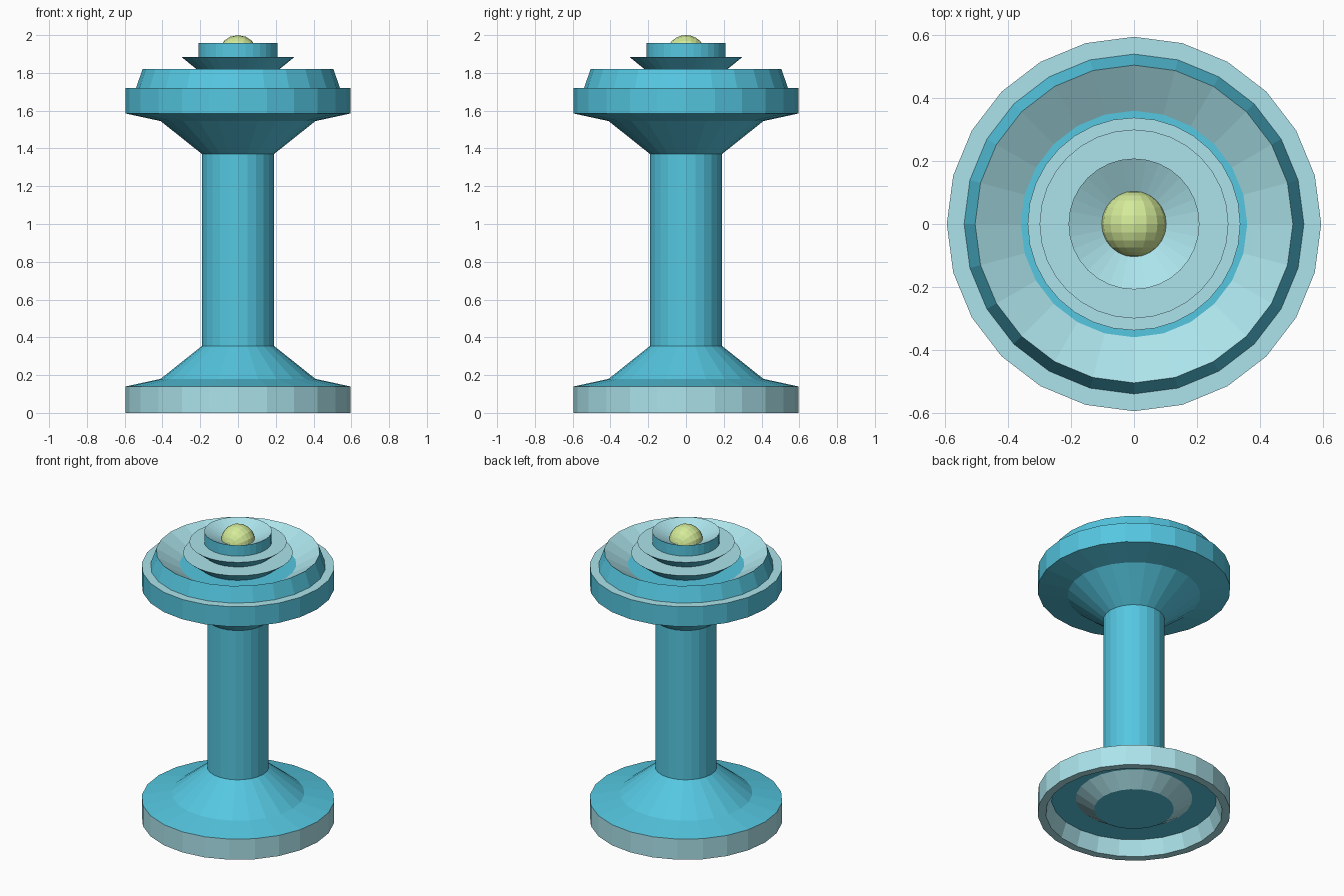
import bpy, bmesh, math

if "Cube" in bpy.data.objects:
    bpy.data.objects.remove(bpy.data.objects["Cube"])


def material(name, rgb):
    m = bpy.data.materials.new(name)
    m.diffuse_color = (*rgb, 1)
    m.use_nodes = True
    m.node_tree.nodes["Principled BSDF"].inputs["Base Color"].default_value = m.diffuse_color
    return m


BLUE = material("blue", (0.09, 0.57, 0.75))
PALE = material("pale", (0.41, 0.77, 0.83))
LIME = material("lime", (0.66, 0.83, 0.32))


def lathe(name, profile, sides):
    """Spin (radius, z, colour of the band leading to this point) about z."""
    bm = bmesh.new()
    rings = []
    for r, z, _ in profile:
        if r == 0:
            rings.append([bm.verts.new((0, 0, z))] * sides)
        else:
            rings.append([bm.verts.new((r * math.cos(2 * math.pi * i / sides),
                                        r * math.sin(2 * math.pi * i / sides), z))
                          for i in range(sides)])
    for a, b, point in zip(rings, rings[1:], profile[1:]):
        for i in range(sides):
            j = (i + 1) % sides
            corners = list(dict.fromkeys((a[i], a[j], b[j], b[i])))
            bm.faces.new(corners).material_index = point[2]
    bmesh.ops.recalc_face_normals(bm, faces=bm.faces)
    me = bpy.data.meshes.new(name)
    bm.to_mesh(me)
    bm.free()
    me.materials.append(BLUE)
    me.materials.append(PALE)
    ob = bpy.data.objects.new(name, me)
    bpy.context.collection.objects.link(ob)
    return ob


# Column with hollow foot, flared ends and dished top
lathe("column", [
    (0, 0.025, 0), (0.245, 0.025, 0), (0.36, 0.10, 1), (0.51, 0.10, 0),
    (0.545, 0, 1), (0.595, 0, 1), (0.595, 0.14, 1),
    (0.41, 0.18, 0), (0.19, 0.355, 0), (0.19, 1.37, 0), (0.41, 1.545, 0),
    (0.595, 1.585, 0), (0.595, 1.72, 0), (0.54, 1.72, 1), (0.505, 1.82, 0),
    (0.36, 1.735, 1), (0, 1.735, 0)], 24)

# Stacked dishes and cup in the middle of the top
lathe("tiered_cup", [
    (0, 1.735, 0), (0.24, 1.735, 0), (0.338, 1.812, 0), (0.21, 1.812, 1),
    (0.30, 1.885, 0), (0.208, 1.885, 1), (0.208, 1.958, 0),
    (0.09, 1.90, 1), (0, 1.90, 1)], 32)

# Ball resting in the cup, poles lying sideways
bpy.ops.mesh.primitive_uv_sphere_add(segments=16, ring_count=12, radius=0.105,
                                     location=(0, 0, 1.895),
                                     rotation=(math.pi / 2, 0, 0))
ball = bpy.context.object
ball.name = "ball"
ball.data.materials.append(LIME)
